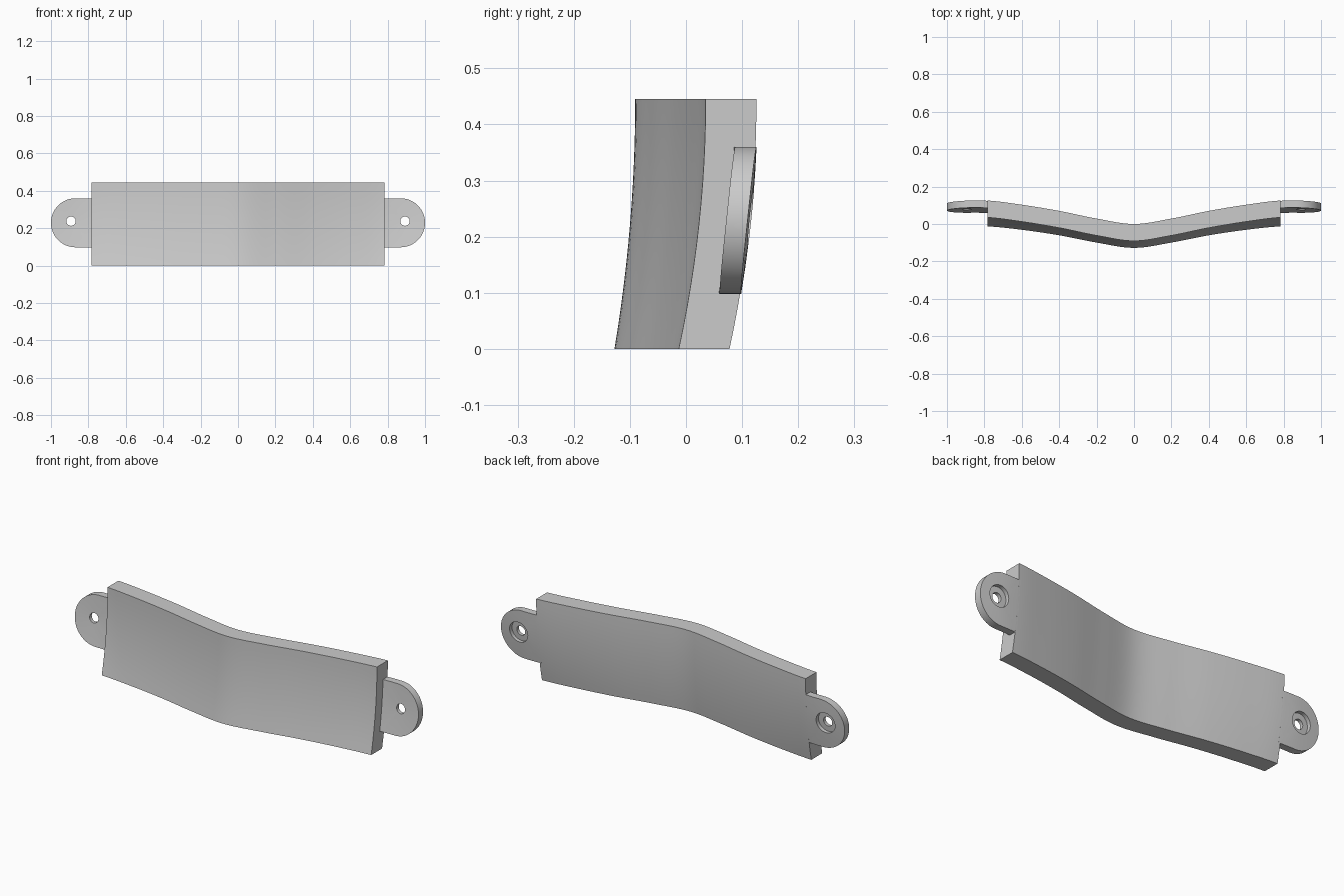
import bpy, bmesh, math

if "Cube" in bpy.data.objects:
    bpy.data.objects.remove(bpy.data.objects["Cube"])

H, HALF = 0.445, 0.784
WAVE = [0.0, 0.029, 0.070, 0.103, 0.1265, 0.121, 0.10]   # back edge height every 0.2 in x


def back_y(x, z):
    """Back surface of the bowed handle at (x, z)."""
    x = abs(x)
    i = min(int(x / 0.2), 4)
    t = x / 0.2 - i
    a, b, c, d = WAVE[abs(i - 1)], WAVE[i], WAVE[i + 1], WAVE[min(i + 2, 6)]
    y = 0.5 * (2*b + (c - a)*t + (2*a - 5*b + 4*c - d)*t*t + (3*b - a - 3*c + d)*t**3)
    drop = 0.037 + 0.011 * min((x / HALF) ** 2, 1)
    return y - drop * (1 - z / H) ** 2


def finish(name, bm):
    bmesh.ops.recalc_face_normals(bm, faces=bm.faces)
    me = bpy.data.meshes.new(name)
    bm.to_mesh(me)
    bm.free()
    ob = bpy.data.objects.new(name, me)
    bpy.context.collection.objects.link(ob)
    bpy.ops.object.select_all(action='DESELECT')
    ob.select_set(True)
    bpy.context.view_layer.objects.active = ob
    bpy.ops.object.shade_smooth_by_angle(angle=math.radians(30))


# Bowed main plate: closed cross-sections swept along x
NX, NZ, THICK = 64, 12, 0.0905
bm = bmesh.new()
rows = []
for i in range(NX + 1):
    x = HALF * (2 * i / NX - 1)
    zs = [H * k / NZ for k in range(NZ + 1)]
    rows.append([[bm.verts.new((x, back_y(x, z) - o, z)) for z in zs] for o in (0, THICK)])
for a, b in zip(rows, rows[1:]):
    for s in (0, 1):
        for k in range(NZ):
            bm.faces.new((a[s][k], b[s][k], b[s][k + 1], a[s][k + 1]))
    for k in (0, NZ):
        bm.faces.new((a[0][k], b[0][k], b[1][k], a[1][k]))
for e in (rows[0], rows[-1]):
    for k in range(NZ):
        bm.faces.new((e[0][k], e[0][k + 1], e[1][k + 1], e[1][k]))
finish("main_plate", bm)


# Rounded mounting tabs with a counterbored screw hole
def tab(name, side):
    R, cx, cz, x0 = 0.131, 0.869, 0.229, 0.775
    hx, hz, t = 0.893, 0.238, 0.038
    outline = [(cx + R * math.cos(a), cz + R * math.sin(a))
               for a in (math.pi * (k / 36 - 0.5) for k in range(37))]
    outline += [(cx + (x0 - cx) * k / 4, cz + R) for k in range(1, 5)]
    outline += [(x0, cz + R - 2 * R * k / 10) for k in range(1, 11)]
    outline += [(x0 + (cx - x0) * k / 4, cz - R) for k in range(1, 4)]

    def circle(r):
        angs = [math.atan2(z - hz, x - hx) for x, z in outline]
        return [(hx + r * math.cos(a), hz + r * math.sin(a)) for a in angs]

    bore, hole = circle(0.054), circle(0.025)
    mid = [((a[0] + b[0]) / 2, (a[1] + b[1]) / 2) for a, b in zip(outline, bore)]
    loops = [(outline, 0), (mid, 0), (bore, 0), (bore, 0.02), (hole, 0.02),
             (hole, t), (mid, t), (outline, t)]
    bm = bmesh.new()
    rings = [[bm.verts.new((side * x, back_y(x, z) - o, z)) for x, z in pts]
             for pts, o in loops]
    n = len(outline)
    for a, b in zip(rings, rings[1:] + rings[:1]):
        for k in range(n):
            j = (k + 1) % n
            bm.faces.new((a[k], a[j], b[j], b[k]))
    finish(name, bm)


tab("right_tab", 1)
tab("left_tab", -1)
